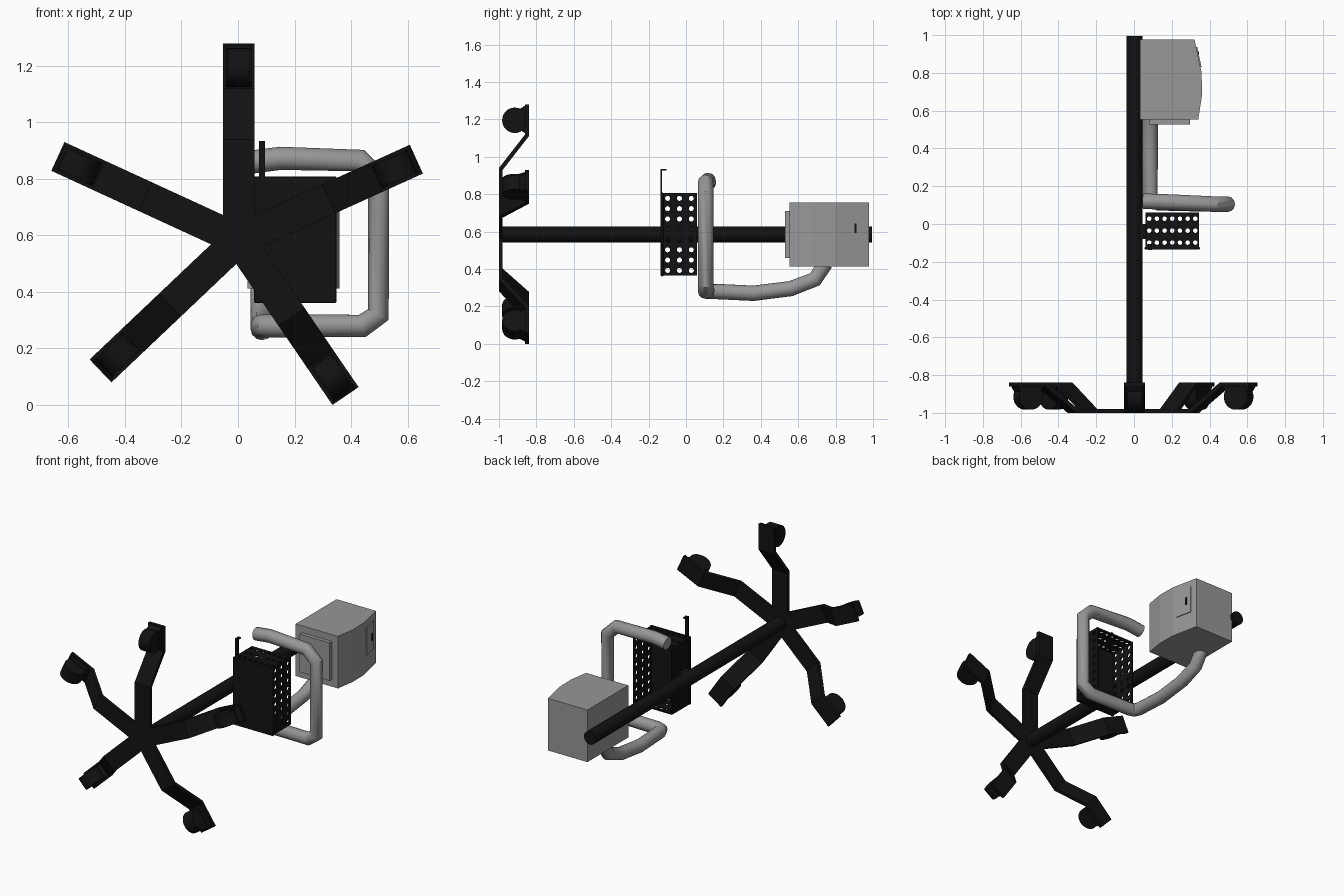
import bpy, bmesh
from math import cos, sin, pi, radians
from mathutils import Matrix, Vector

if "Cube" in bpy.data.objects:
    bpy.data.objects.remove(bpy.data.objects["Cube"])


def material(name, v):
    m = bpy.data.materials.new(name)
    m.use_nodes = True
    m.diffuse_color = (v, v, v, 1)
    m.node_tree.nodes["Principled BSDF"].inputs["Base Color"].default_value = (v, v, v, 1)
    return m


BLACK = material("black", 0.006)
GREY = material("grey", 0.31)


def finish(bm, name, mat, matrix=None, smooth=False):
    if matrix:
        bm.transform(matrix)
    bmesh.ops.recalc_face_normals(bm, faces=bm.faces[:])
    me = bpy.data.meshes.new(name)
    bm.to_mesh(me)
    bm.free()
    me.materials.append(mat)
    ob = bpy.data.objects.new(name, me)
    bpy.context.collection.objects.link(ob)
    if smooth:
        shade(ob)
    return ob


def shade(ob):
    bpy.ops.object.select_all(action='DESELECT')
    ob.select_set(True)
    bpy.context.view_layer.objects.active = ob
    bpy.ops.object.shade_smooth_by_angle(angle=radians(40))


def prism(name, pts, lo, hi, mat, matrix=None):
    """Profile in local XY, extruded along local Z."""
    bm = bmesh.new()
    f = bm.faces.new([bm.verts.new((a, b, lo)) for a, b in pts])
    ext = bmesh.ops.extrude_face_region(bm, geom=[f])
    verts = [g for g in ext["geom"] if isinstance(g, bmesh.types.BMVert)]
    bmesh.ops.translate(bm, verts=verts, vec=(0, 0, hi - lo))
    return finish(bm, name, mat, matrix)


def box(name, lo, hi, mat, bevel=0):
    lo, hi = Vector(lo), Vector(hi)
    bm = bmesh.new()
    bmesh.ops.create_cube(bm, size=1)
    bmesh.ops.scale(bm, verts=bm.verts[:], vec=hi - lo)
    bmesh.ops.translate(bm, verts=bm.verts[:], vec=(lo + hi) / 2)
    if bevel:
        bmesh.ops.bevel(bm, geom=bm.edges[:], offset=bevel, segments=2,
                        affect='EDGES', profile=0.5)
    return finish(bm, name, mat)


def cylinder(name, r, depth, mat, matrix):
    bm = bmesh.new()
    bmesh.ops.create_cone(bm, cap_ends=True, segments=32, radius1=r, radius2=r, depth=depth)
    return finish(bm, name, mat, matrix, True)


# Pole lying along y
HUB = Vector((0.003, 0, 0.585))
cylinder("pole", 0.043, 1.99, BLACK, Matrix.Translation(HUB) @ Matrix.Rotation(pi / 2, 4, 'X'))

# Five cranked legs, each with a caster
for i, (angle, length) in enumerate([(90, .695), (155.3, .705), (223.5, .675),
                                     (304.3, .67), (24.4, .69)]):
    c, s = cos(radians(angle)), sin(radians(angle))
    frame = Matrix(((c, 0, -s, HUB.x), (0, 1, 0, 0), (s, 0, c, HUB.z), (0, 0, 0, 1)))
    a, b = length - 0.34, length - 0.16
    prism(f"leg_{i}", [(0, -1), (a, -1), (b, -.86), (length, -.86), (length, -.84),
                       (b - .01, -.84), (a - .01, -.98), (0, -.98)], -.056, .056, BLACK, frame)
    prism(f"caster_hood_{i}", [(b, -.85), (length, -.85), (length - .025, -.89),
                               (b + .025, -.89)], -.045, .045, BLACK, frame)
    cylinder(f"caster_wheel_{i}", .068, .08, BLACK,
             frame @ Matrix.Translation((length - .085, -.915, 0)))

# Basket: four perforated walls, solid floor at the front, open at the back
X0, X1, Y0, Y1, Z0, Z1 = .06, .345, -.13, .06, .365, .805


def perforated(name, origin, u, v, nu, nv, r, inward):
    origin, u, v = Vector(origin), Vector(u), Vector(v)
    du, dv = u / nu, v / nv
    bm = bmesh.new()
    n = 16
    for i in range(nu):
        for j in range(nv):
            mid = origin + du * (i + .5) + dv * (j + .5)
            inner, outer = [], []
            for k in range(n):
                x, y = cos(2 * pi * k / n), sin(2 * pi * k / n)
                m = 2 * max(abs(x), abs(y))
                inner.append(bm.verts.new(mid + (u.normalized() * x + v.normalized() * y) * r))
                outer.append(bm.verts.new(mid + du * (x / m) + dv * (y / m)))
            for k in range(n):
                q = (k + 1) % n
                bm.faces.new((inner[k], outer[k], outer[q], inner[q]))
    bmesh.ops.remove_doubles(bm, verts=bm.verts[:], dist=1e-5)
    # Give the wall thickness
    ext = bmesh.ops.extrude_face_region(bm, geom=bm.faces[:], use_keep_orig=True)
    verts = [g for g in ext["geom"] if isinstance(g, bmesh.types.BMVert)]
    bmesh.ops.translate(bm, verts=verts, vec=inward)
    return finish(bm, name, BLACK)


depth, tall, wide = (0, Y1 - Y0, 0), (0, 0, Z1 - Z0), (X1 - X0, 0, 0)
T = .008
perforated("basket_wall_right", (X0, Y0, Z0), depth, tall, 3, 8, .0135, (T, 0, 0))
perforated("basket_wall_left", (X1, Y0, Z0), depth, tall, 3, 8, .0135, (-T, 0, 0))
perforated("basket_wall_low", (X0, Y0, Z0), wide, depth, 7, 3, .012, (0, 0, T))
perforated("basket_wall_high", (X0, Y0, Z1), wide, depth, 7, 3, .012, (0, 0, -T))
box("basket_floor", (X0 - .004, Y0 - .006, Z0 - .004), (X1 + .004, Y0 + .01, Z1 + .004), BLACK, .006)
box("basket_clamp", (.02, -.08, .55), (X0 + .004, .0, .62), BLACK)

# Hook on the basket
box("hook_stem", (.075, -.137, .78), (.095, -.127, .935), BLACK)
box("hook_lip", (.075, -.137, .927), (.095, -.105, .935), BLACK)

# Bent handle tube running into the housing
path = [(.05, .12, .86), (.15, .118, .873), (.43, .105, .865), (.497, .105, .80),
        (.497, .105, .32), (.44, .105, .28), (.13, .112, .28), (.098, .122, .28),
        (.085, .155, .28), (.085, .36, .27), (.085, .56, .295), (.085, .69, .345),
        (.085, .745, .43)]
cu = bpy.data.curves.new("handle_tube", 'CURVE')
cu.dimensions = '3D'
cu.bevel_depth = .041
cu.bevel_resolution = 4
cu.use_fill_caps = True
sp = cu.splines.new('POLY')
sp.points.add(len(path) - 1)
for p, co in zip(sp.points, path):
    p.co = (*co, 1)
cu.materials.append(GREY)
tube = bpy.data.objects.new("handle_tube", cu)
bpy.context.collection.objects.link(tube)
bpy.ops.object.select_all(action='DESELECT')
tube.select_set(True)
bpy.context.view_layer.objects.active = tube
bpy.ops.object.convert(target='MESH')
shade(bpy.context.view_layer.objects.active)

# Housing with a bulged side, front plate, side panel and slot
prism("housing", [(.033, .553), (.34, .553), (.36, .68), (.358, .8), (.32, .978), (.033, .978)],
      .412, .755, GREY)
box("front_plate", (.08, .528, .46), (.297, .56, .71), GREY)


def side_plate(name, y0, y1, z0, z1, lift, mat):
    def face(y):
        return .358 - (y - .8) * .2135
    prism(name, [(face(y0), y0), (face(y0) + lift, y0), (face(y1) + lift, y1), (face(y1), y1)],
          z0, z1, mat)


side_plate("side_panel", .83, .937, .53, .71, .006, GREY)
side_plate("panel_slot", .9, .912, .592, .642, .009, BLACK)
